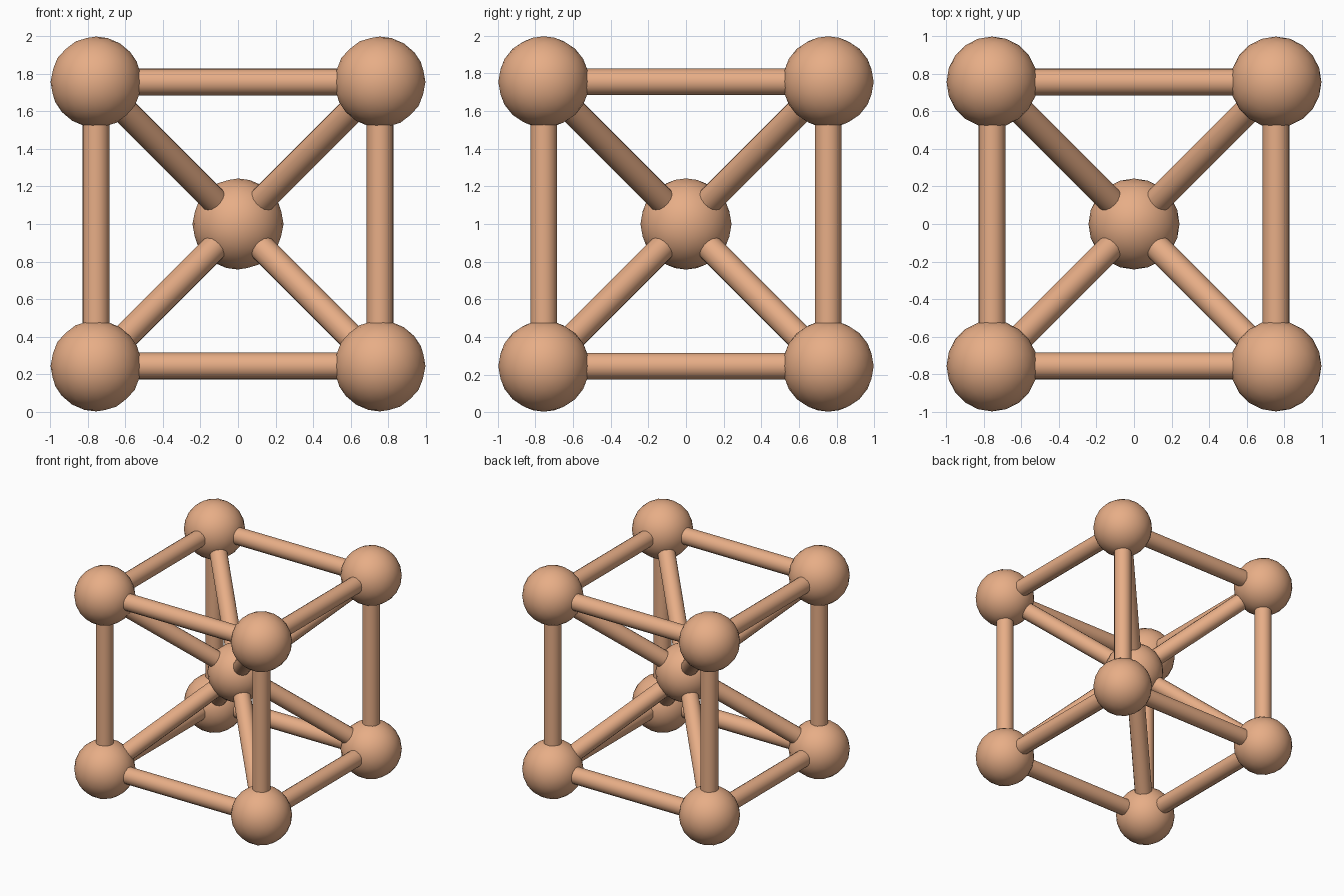
import bpy
from math import radians
from mathutils import Vector
from itertools import product

if "Cube" in bpy.data.objects:
    bpy.data.objects.remove(bpy.data.objects["Cube"])

D, R, ROD = 0.755, 0.242, 0.071
C = Vector((0, 0, 1))

mat = bpy.data.materials.new("copper")
mat.diffuse_color = (0.80, 0.42, 0.24, 1)
mat.use_nodes = True
mat.node_tree.nodes["Principled BSDF"].inputs["Base Color"].default_value = mat.diffuse_color


def finish(name, angle):
    ob = bpy.context.object
    ob.name = name
    ob.data.materials.append(mat)
    bpy.ops.object.shade_smooth_by_angle(angle=radians(angle))


def ball(name, p):
    bpy.ops.mesh.primitive_ico_sphere_add(subdivisions=3, radius=R, location=p)
    finish(name, 40)


def rod(name, a, b):
    d = b - a
    bpy.ops.mesh.primitive_cylinder_add(
        vertices=16, radius=ROD, depth=d.length, location=(a + b) / 2,
        rotation=d.to_track_quat('Z', 'Y').to_euler())
    finish(name, 40)


# Centre ball, corner balls and diagonal rods
ball("centre_ball", C)
for s in product((-1, 1), repeat=3):
    p = C + Vector(s) * D
    ball("corner_ball", p)
    rod("diagonal_rod", C, p)
    # Edge rods, each started from its negative end
    for axis in range(3):
        if s[axis] < 0:
            q = p.copy()
            q[axis] += 2 * D
            rod("edge_rod", p, q)
